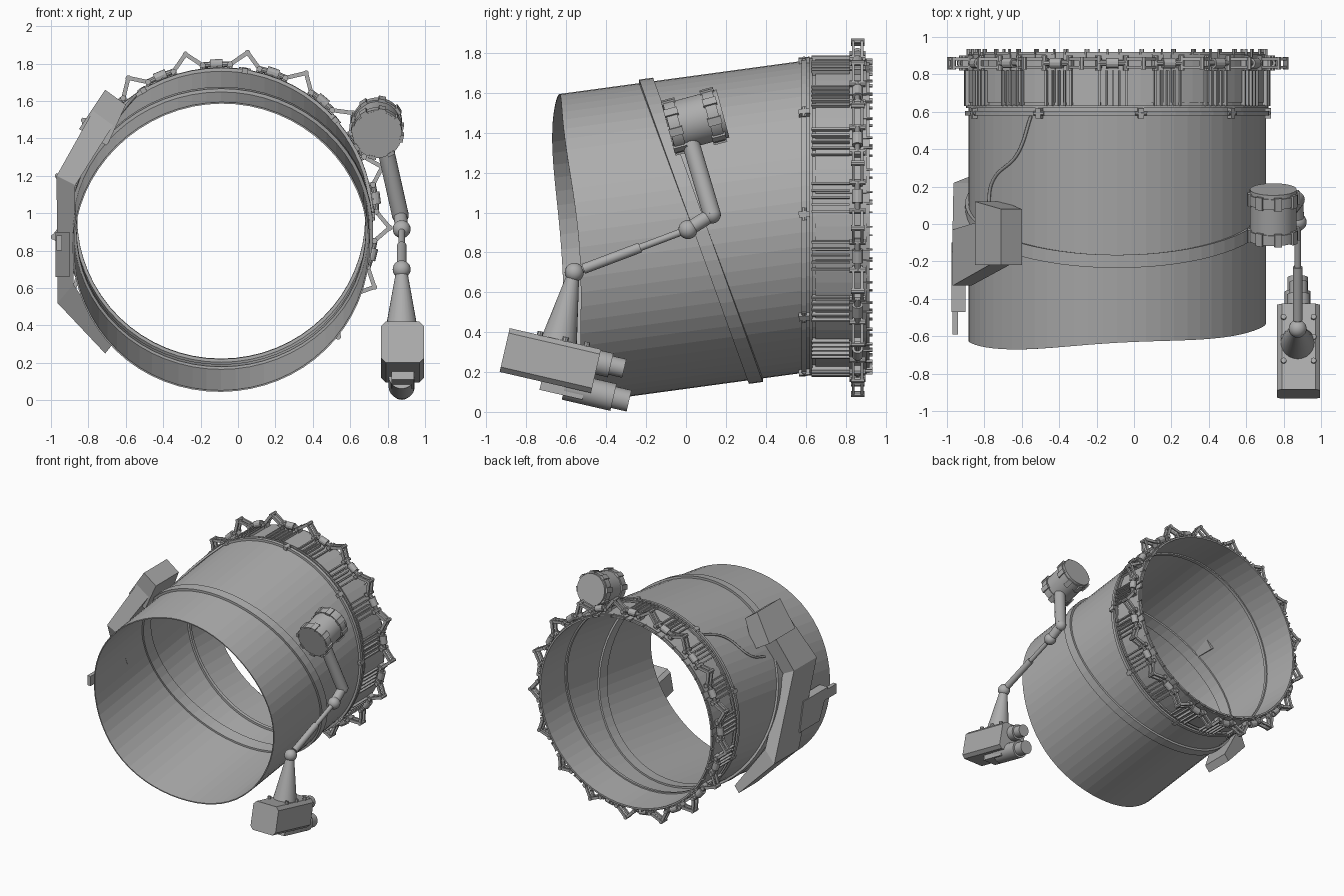
import bpy, bmesh
from math import sin, cos, radians, pi, tau
from mathutils import Vector, Matrix

if "Cube" in bpy.data.objects:
    bpy.data.objects.remove(bpy.data.objects["Cube"])

GREY = (0.42, 0.42, 0.42, 1)
mat = bpy.data.materials.new("plain grey")
mat.use_nodes = True
mat.diffuse_color = GREY
mat.node_tree.nodes["Principled BSDF"].inputs["Base Color"].default_value = GREY


def finish(name, bm, smooth=False):
    bmesh.ops.recalc_face_normals(bm, faces=bm.faces[:])
    me = bpy.data.meshes.new(name)
    bm.to_mesh(me)
    bm.free()
    me.materials.append(mat)
    ob = bpy.data.objects.new(name, me)
    bpy.context.collection.objects.link(ob)
    if smooth:
        bpy.ops.object.select_all(action='DESELECT')
        ob.select_set(True)
        bpy.context.view_layer.objects.active = ob
        bpy.ops.object.shade_smooth_by_angle(angle=radians(35))
    return ob


def frame(p, q, up):
    """Matrix at the middle of p-q, with z along p-q and y near up."""
    z = (q - p).normalized()
    x = Vector(up).cross(z).normalized()
    m = Matrix((x, z.cross(x), z)).transposed().to_4x4()
    m.translation = (p + q) / 2
    return m


def rod(bm, p, q, r1, r2=None, sides=16):
    p, q = Vector(p), Vector(q)
    bmesh.ops.create_cone(bm, cap_ends=True, segments=sides, radius1=r1,
                          radius2=r1 if r2 is None else r2, depth=(q - p).length,
                          matrix=frame(p, q, (0.9, 0.1, 0.3)))


def bar(bm, p, q, w, h, up):
    p, q = Vector(p), Vector(q)
    m = frame(p, q, up) @ Matrix.Diagonal((w, h, (q - p).length, 1))
    bmesh.ops.create_cube(bm, size=1, matrix=m)


def ball(bm, c, r):
    bmesh.ops.create_uvsphere(bm, u_segments=20, v_segments=12, radius=r,
                              matrix=Matrix.Translation(c))


def wall(a, y, lift=0.0):
    """Point on the duct wall at angle a and depth y; the front part slopes down."""
    zc = 0.98 - 0.136 * max(0, 0.6 - y)
    return Vector((-0.09 + (0.795 + lift) * cos(a), y, zc + (0.782 + lift) * sin(a)))


def outward(a):
    return Vector((cos(a), 0, sin(a)))


def band(bm, profile, a0=0, a1=tau, steps=64):
    """Sweep a closed profile of (depth, lift) around the duct wall."""
    full = abs(a1 - a0 - tau) < 1e-5
    rings = []
    for i in range(steps if full else steps + 1):
        a = a0 + (a1 - a0) * i / steps
        rings.append([bm.verts.new(wall(a, y(a) if callable(y) else y, d)) for y, d in profile])
    n = len(profile)
    for i in range(steps):
        r, s = rings[i], rings[(i + 1) % len(rings)]
        for j in range(n):
            bm.faces.new((r[j], r[(j + 1) % n], s[(j + 1) % n], s[j]))
    if not full:
        bm.faces.new(rings[0])
        bm.faces.new(rings[-1])


def ring(name, y0, y1, d0, d1):
    bm = bmesh.new()
    band(bm, [(y0, d1), (y1, d1), (y1, d0), (y0, d0)])
    return finish(name, bm)


# Duct shell with its uneven front rim
def rim(a):
    return -0.59 - 0.055 * sin(a) + 0.045 * cos(a) + 0.01 * cos(4 * a)


def tilt(offset):
    return lambda a: 0.075 + offset - 0.275 * sin(a)


ring("duct_shell", rim, 0.6, -0.008, 0)
ring("tilted_strap", tilt(-0.035), tilt(0.035), 0, 0.018)
ring("inner_strap", tilt(-0.05), tilt(0.05), -0.022, -0.006)
ring("flange", 0.58, 0.605, -0.025, 0.018)
ring("flange_lip", 0.62, 0.635, 0, 0.014)
ring("rear_collar", 0.6, 0.92, -0.014, 0)

# Collar plates, ribs and pins repeated around the rear
N = 17
STEP = tau / N
START = radians(81)
bm = bmesh.new()
for k in range(N):
    c = START + k * STEP
    band(bm, [(0.65, 0.007), (0.905, 0.007), (0.905, 0), (0.65, 0)],
         c - 0.42 * STEP, c + 0.42 * STEP, 4)
finish("collar_plates", bm)

bm = bmesh.new()
for k in range(N):
    for j in range(5):
        a = START + (k + 0.5 + (j - 2) * 0.12) * STEP
        bar(bm, wall(a, 0.63, 0.012), wall(a, 0.82, 0.012), 0.01, 0.026, outward(a))
    for j in (-0.4, 0, 0.4):
        a = START + (k + j) * STEP
        bar(bm, wall(a, 0.89, 0.003), wall(a, 0.935, 0.003), 0.008, 0.014, outward(a))
finish("collar_ribs_and_pins", bm)

bm = bmesh.new()
for k in range(9):
    a = START + k * tau / 9
    bar(bm, wall(a, 0.565, 0.012), wall(a, 0.62, 0.012), 0.03, 0.03, outward(a))
    rod(bm, wall(a - 0.04, 0.592, 0.015), wall(a + 0.04, 0.592, 0.015), 0.012, sides=8)
finish("flange_clamps", bm)

# Actuator chain: peaks with two links, joined by small cylinders
bm = bmesh.new()
YA = 0.86
for k in range(N):
    a = START + k * STEP

    def at(f, lift, y=YA):
        return wall(a + f * STEP, y, lift)
    peak = at(0, 0.108)
    for s in (-0.022, 0.022):
        off = Vector((0, s, 0))
        bar(bm, peak + off, at(0.27, 0.035) + off, 0.022, 0.014, (0, 1, 0))
        bar(bm, peak + off, at(-0.25, 0.035) + off, 0.022, 0.014, (0, 1, 0))
    rod(bm, at(0, 0.108, YA - 0.034), at(0, 0.108, YA + 0.034), 0.015, sides=8)
    rod(bm, at(0.27, 0.035), at(0.42, 0.035), 0.016, sides=10)
    rod(bm, at(0.4, 0.035), at(0.62, 0.035), 0.028, sides=12)
    rod(bm, at(0.6, 0.035), at(0.75, 0.035), 0.016, sides=10)
    for f in (0.27, 0.75):
        rod(bm, at(f, 0.035, YA - 0.04), at(f, 0.035, YA + 0.04), 0.016, sides=8)
        bar(bm, at(f, 0), at(f, 0.035), 0.03, 0.05, (0, 1, 0))
finish("actuator_chain", bm)


# Side housing wrapped around one flank
def loft(name, stations):
    bm = bmesh.new()
    loops = []
    for (xo, zo), (xi, zi), y0, y1 in stations:
        loops.append([bm.verts.new(v) for v in
                      ((xo, y0, zo), (xo, y1, zo), (xi, y1, zi), (xi, y0, zi))])
    for r, s in zip(loops, loops[1:]):
        for j in range(4):
            bm.faces.new((r[j], r[(j + 1) % 4], s[(j + 1) % 4], s[j]))
    bm.faces.new(loops[0])
    bm.faces.new(loops[-1])
    return finish(name, bm)


loft("side_housing", [((-0.74, 1.61), (-0.63, 1.53), -0.2, 0.04),
                      ((-0.97, 1.2), (-0.87, 1.15), -0.33, -0.03),
                      ((-0.965, 0.52), (-0.88, 0.62), -0.1, 0.22),
                      ((-0.71, 0.25), (-0.67, 0.3), 0.08, 0.32)])
loft("housing_end_block", [((-0.71, 1.66), (-0.6, 1.58), -0.22, 0.08),
                           ((-0.85, 1.45), (-0.7, 1.36), -0.22, 0.12)])
loft("side_wedge", [((-0.975, 0.9), (-0.9, 0.9), -0.47, -0.15),
                    ((-0.975, 0.66), (-0.9, 0.66), -0.36, -0.1)])
loft("side_wedge_tip", [((-0.97, 0.88), (-0.94, 0.88), -0.59, -0.4),
                        ((-0.97, 0.8), (-0.94, 0.8), -0.59, -0.4)])

# Cable from the housing to the flange
cu = bpy.data.curves.new("cable", 'CURVE')
cu.dimensions = '3D'
cu.bevel_depth = 0.009
cu.bevel_resolution = 2
sp = cu.splines.new('BEZIER')
route = [(-0.78, 0.08), (-0.76, 0.22), (-0.62, 0.38), (-0.55, 0.58)]
sp.bezier_points.add(len(route) - 1)
for b, (x, y) in zip(sp.bezier_points, route):
    side = (x + 0.09) / 0.795
    b.co = (x, y, wall(0, y).z + 0.782 * (1 - side * side) ** 0.5 + 0.012)
    b.handle_left_type = b.handle_right_type = 'AUTO'
cu.materials.append(mat)
bpy.context.collection.objects.link(bpy.data.objects.new("cable", cu))

# Motor drum with raised bands and lugs
axis = Vector((0, 0.966, 0.26))
mid = Vector((0.745, 0.05, 1.46))
bm = bmesh.new()
rod(bm, mid - axis * 0.14, mid + axis * 0.14, 0.125, sides=32)
for s in (-0.11, 0.09):
    rod(bm, mid + axis * (s - 0.028), mid + axis * (s + 0.028), 0.133, sides=32)
v = axis.cross(Vector((1, 0, 0)))
for k in range(8):
    a = k * tau / 8 + 0.2
    o = Vector((cos(a), 0, 0)) + v * sin(a)
    for s in (-0.11, 0.09):
        c = mid + o * 0.132 + axis * s
        bar(bm, c - axis * 0.035, c + axis * 0.035, 0.04, 0.018, o)
finish("motor_drum", bm, True)

# Jointed arm
X = 0.875
elbow = Vector((0.868, 0.13, 0.99))
joint = Vector((X, 0.01, 0.915))
wrist = Vector((X, -0.56, 0.70))
bm = bmesh.new()
rod(bm, (0.785, 0.02, 1.36), elbow, 0.045)
ball(bm, elbow, 0.045)
rod(bm, elbow, joint, 0.036)
ball(bm, joint, 0.048)
rod(bm, joint, wrist, 0.018)
rod(bm, joint.lerp(wrist, 0.42), joint.lerp(wrist, 0.92), 0.026)
ball(bm, wrist, 0.048)
rod(bm, (X, -0.565, 0.69), (X, -0.635, 0.36), 0.03, 0.09, 24)
finish("jointed_arm", bm, True)

# Camera box with bevelled edges, mounting bolts and lenses
bm = bmesh.new()
d = Vector((0, 0.974, -0.225))
n = Vector((0, 0.225, 0.974))
c = Vector((0.88, -0.68, 0.258))
bar(bm, c - d * 0.235, c + d * 0.235, 0.23, 0.225, n)
long_edges = [e for e in bm.edges if abs((e.verts[0].co - e.verts[1].co).normalized().dot(d)) > 0.9]
bmesh.ops.bevel(bm, geom=long_edges, offset=0.025, segments=1, affect='EDGES')
for sx in (-0.08, 0.08):
    for s in (-0.08, 0.05, 0.16):
        b = c + d * s + n * 0.11 + Vector((sx, 0, 0))
        rod(bm, b, b + n * 0.022, 0.015, sides=8)
finish("camera_box", bm)

bm = bmesh.new()
for x, s, h, length, r in ((0.88, 0.2, 0.045, 0.1, 0.062), (0.88, 0.28, 0.045, 0.09, 0.048),
                           (0.875, 0.1, -0.108, 0.25, 0.07), (0.875, 0.33, -0.108, 0.1, 0.055)):
    p = c + d * s + n * h
    p.x = x
    rod(bm, p, p + d * length, r, sides=24)
bar(bm, c - d * 0.02 - n * 0.12, c + d * 0.2 - n * 0.12, 0.12, 0.07, n)
finish("camera_lenses", bm, True)
